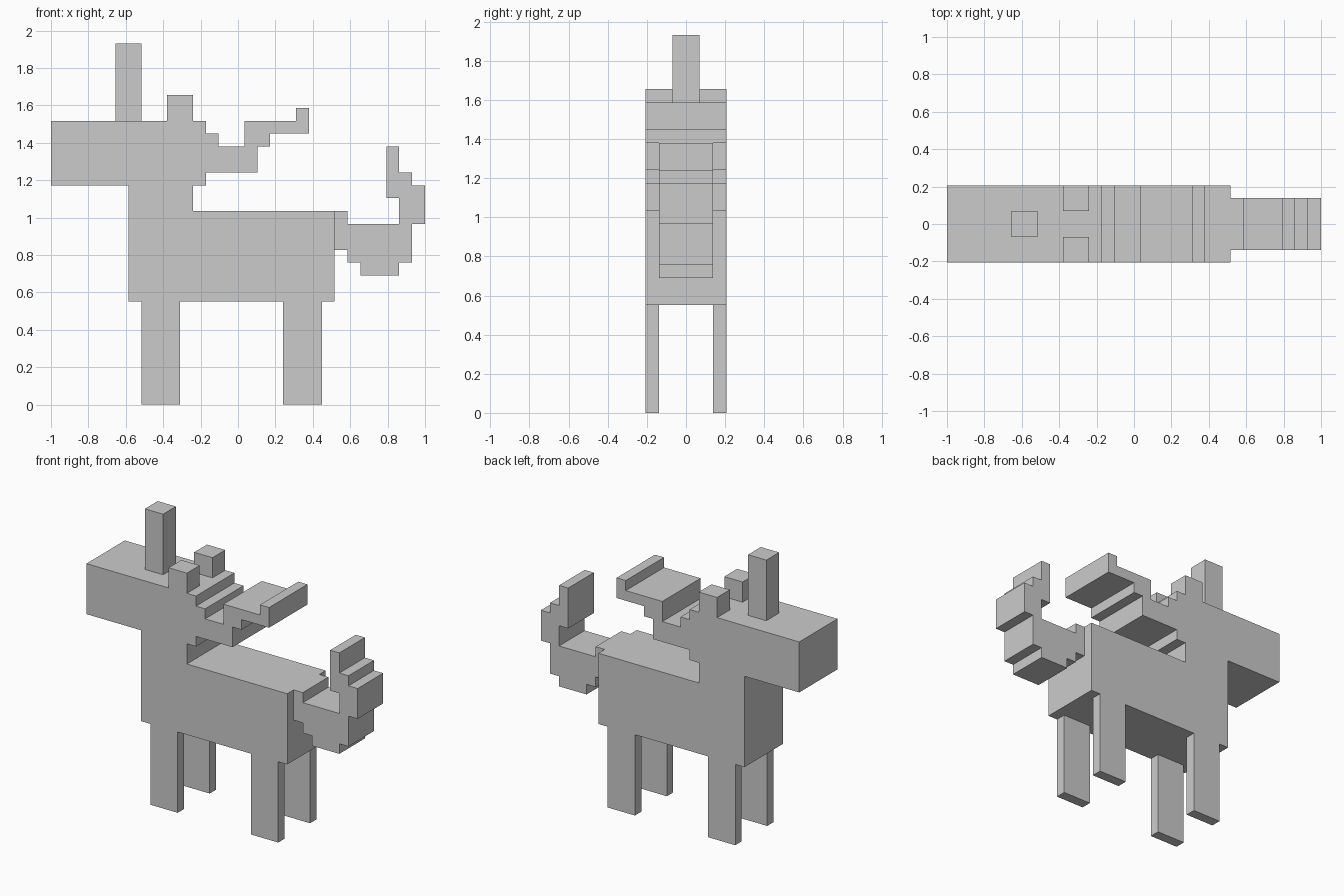
import bpy, bmesh

if "Cube" in bpy.data.objects:
    bpy.data.objects.remove(bpy.data.objects["Cube"])

C = 2 / 29  # one grid cell


def prism(name, profile, y0, y1):
    """Extrude a side profile (x, z in cells) from y0 to y1."""
    bm = bmesh.new()
    face = bm.faces.new([bm.verts.new(((x - 14.5) * C, y0 * C, z * C)) for x, z in profile])
    ext = bmesh.ops.extrude_face_region(bm, geom=[face], use_keep_orig=True)
    verts = [g for g in ext["geom"] if isinstance(g, bmesh.types.BMVert)]
    bmesh.ops.translate(bm, verts=verts, vec=(0, (y1 - y0) * C, 0))
    bmesh.ops.recalc_face_normals(bm, faces=bm.faces)
    mesh = bpy.data.meshes.new(name)
    bm.to_mesh(mesh)
    bm.free()
    obj = bpy.data.objects.new(name, mesh)
    bpy.context.collection.objects.link(obj)
    return obj


def box(name, x0, x1, y0, y1, z0, z1):
    return prism(name, [(x0, z0), (x1, z0), (x1, z1), (x0, z1)], y0, y1)


# Head, stepped mane, neck and trunk share one full-width side profile
prism("body_head_and_mane", [
    (0, 17), (0, 22), (12, 22), (12, 21), (13, 21), (13, 20), (15, 20), (15, 22),
    (19, 22), (19, 23), (20, 23), (20, 21), (17, 21), (17, 20), (16, 20), (16, 18),
    (12, 18), (12, 17), (11, 17), (11, 15), (22, 15), (22, 8), (6, 8), (6, 17)], -3, 3)

# Narrower curled tail
prism("tail", [
    (22, 15), (23, 15), (23, 14), (27, 14), (27, 16), (26, 16), (26, 20), (27, 20),
    (27, 18), (28, 18), (28, 17), (29, 17), (29, 14), (28, 14), (28, 11), (27, 11),
    (27, 10), (24, 10), (24, 11), (23, 11), (23, 12), (22, 12)], -2, 2)

# Horn
box("horn", 5, 7, -1, 1, 22, 28)

# Paired ears and legs
for side, a, e in (("near", -3, -3), ("far", 2, 1)):
    box(f"{side}_ear", 9, 11, e, e + 2, 22, 24)
    box(f"{side}_front_leg", 7, 10, a, a + 1, 0, 8)
    box(f"{side}_back_leg", 18, 21, a, a + 1, 0, 8)
